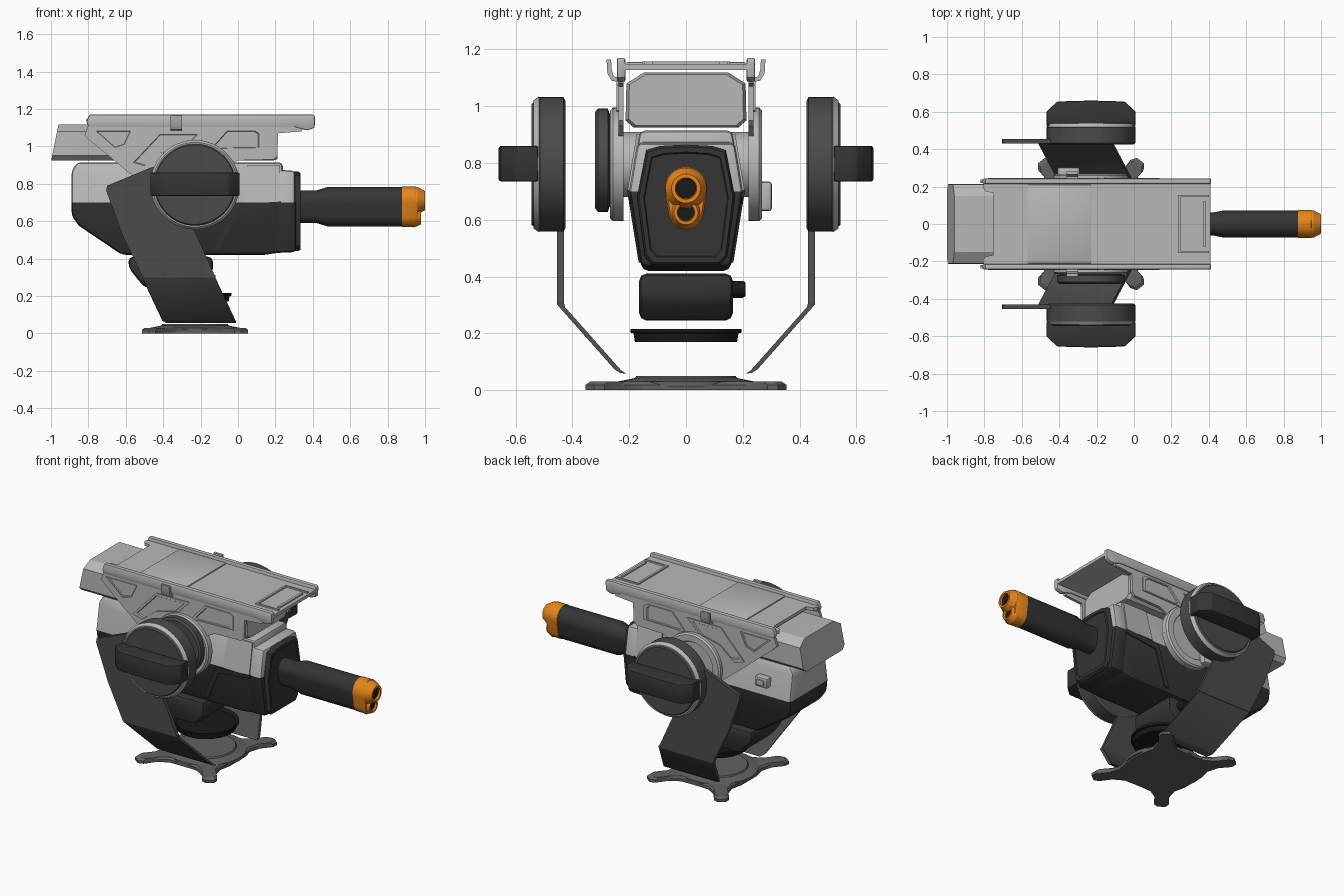
import bpy, bmesh
from math import sin, cos, pi, radians, tau

if "Cube" in bpy.data.objects:
    bpy.data.objects.remove(bpy.data.objects["Cube"])

def material(name, r, g, b):
    m = bpy.data.materials.new(name)
    m.diffuse_color = (r, g, b, 1)
    m.use_nodes = True
    m.node_tree.nodes["Principled BSDF"].inputs["Base Color"].default_value = m.diffuse_color
    return m

LIGHT = material("light_grey", .48, .48, .48)
DARK = material("dark_grey", .035, .035, .035)
MID = material("mid_grey", .07, .07, .07)
BASE = material("base_grey", .12, .12, .12)
BLACK = material("black", .01, .01, .01)
ORANGE = material("orange", .8, .24, .01)
PX, PZ = -.23, .795            # pivot centre

def loft(name, rings, mat, bevel=0, mirror=False, seam=None):
    """Skin a list of equal point rings and cap both ends."""
    bm = bmesh.new()
    vs = [[bm.verts.new(p) for p in r] for r in rings]
    n = len(rings[0])
    for a, b in zip(vs, vs[1:]):
        for i in range(n):
            bm.faces.new((a[i], a[(i + 1) % n], b[(i + 1) % n], b[i]))
    bm.faces.new(vs[0])
    bm.faces.new(vs[-1])
    bmesh.ops.recalc_face_normals(bm, faces=bm.faces)
    if bevel:
        edges = [e for e in bm.edges if e.calc_face_angle(0) > radians(20)
                 and not (seam and all(abs(v.co.z - seam) < 1e-4 for v in e.verts))]
        bmesh.ops.bevel(bm, geom=edges, offset=bevel, segments=2, profile=.5, affect='EDGES')
    me = bpy.data.meshes.new(name)
    bm.to_mesh(me)
    bm.free()
    me.materials.append(mat)
    for p in me.polygons:
        p.use_smooth = True
    me.set_sharp_from_angle(angle=radians(28))
    ob = bpy.data.objects.new(name, me)
    bpy.context.collection.objects.link(ob)
    if mirror:
        m = ob.modifiers.new("mirror", 'MIRROR')
        m.use_axis = (False, True, False)
        m.use_mirror_merge = False
    return ob

def place(axis, t, u, v):
    return {'x': (t, u, v), 'y': (u, t, v), 'z': (u, v, t)}[axis]

def prism(name, pts, axis, a, b, mat, **kw):
    return loft(name, [[place(axis, t, u, v) for u, v in pts] for t in (a, b)], mat, **kw)

def box(name, x0, x1, y0, y1, z0, z1, mat, **kw):
    return prism(name, [(x0, y0), (x1, y0), (x1, y1), (x0, y1)], 'z', z0, z1, mat, **kw)

def lathe(name, profile, axis, c, mat, n=48, **kw):
    return loft(name, [[place(axis, t, c[0] + r * cos(tau * i / n), c[1] + r * sin(tau * i / n))
                        for i in range(n)] for r, t in profile], mat, **kw)

def hull(name, pts, width, mat, **kw):
    """Side profile in xz, with a half width that depends on z."""
    return loft(name, [[(x, s * width(z), z) for x, z in pts] for s in (-1, 1)], mat, **kw)

def frame(name, pts, y, mat):
    """Raised rim around a recessed panel on both side plates."""
    cx = sum(p[0] for p in pts) / len(pts)
    cz = sum(p[1] for p in pts) / len(pts)
    ring = lambda k, t: [(cx + (x - cx) * k, t, cz + (z - cz) * k) for x, z in pts]
    loft(name, [ring(1, y - .004), ring(1, y + .007), ring(.84, y + .007), ring(.8, y + .001)],
         mat, mirror=True)

# Base with four feet
star = []
for ang in (52, 128, 232, 308):
    c, s = cos(radians(ang)), sin(radians(ang))
    for u, v in [(.2, -.13), (.25, -.07), (.32, -.042), (.4, -.045), (.43, -.025),
                 (.43, .025), (.4, .045), (.32, .042), (.25, .07), (.2, .13)]:
        star.append((u * c - v * s, u * s + v * c))
loft("base_star", [[(PX + x * k, y * k, z) for x, y in star]
                   for k, z in ((1, 0), (1, .018), (.95, .03))], BASE)
lathe("base_disc", [(.24, .01), (.24, .03), (.18, .042), (.175, .05)], 'z', (PX, 0), BASE)

# Turntable dish and hub under the body
lathe("turntable_dish", [(.18, .17), (.185, .2), (.195, .202), (.195, .215), (.175, .2), (.06, .2)],
      'z', (PX, 0), BLACK)
prism("hub", [(-.585, .41), (-.585, .35), (-.5, .245), (-.2, .245), (-.135, .32), (-.135, .41)],
      'y', -.165, .165, DARK, bevel=.025)
lathe("hub_knob", [(.03, .15), (.03, .2), (.024, .21)], 'y', (-.22, .355), BLACK, n=16)

# Body: dark lower hull and light upper hull
low = lambda z: .2 - (.7 - z) * .16
up = lambda z: .2 - (z - .7) * .165
hull("lower_hull", [(-.89, .7), (-.89, .63), (-.85, .575), (-.62, .42), (.14, .42), (.24, .435),
                    (.24, .7)], low, DARK, bevel=.022, seam=.7)
hull("upper_hull", [(-.89, .7), (-.89, .87), (-.86, .915), (.24, .915), (.24, .7)],
     up, LIGHT, bevel=.022, seam=.7)
hull("lower_side_panel", [(-.13, .45), (-.1, .45), (.0, .655), (.23, .68), (.23, .705), (-.02, .69)],
     lambda z: low(z) + .007, DARK)
hull("upper_side_panel", [(.03, .7), (.05, .9), (.225, .9), (.225, .7)], lambda z: up(z) + .007, LIGHT)
box("rear_port", -.74, -.65, .17, .225, .755, .82, LIGHT, bevel=.01)
box("rear_port_cap", -.72, -.67, .22, .235, .77, .805, LIGHT, bevel=.004)

# Front collar and nose plate
hull("front_collar_top", [(.2, .7), (.2, .875), (.305, .87), (.305, .7)], up, LIGHT, bevel=.018, seam=.7)
hull("front_collar_bottom", [(.2, .7), (.2, .43), (.31, .435), (.31, .7)], low, DARK, bevel=.018, seam=.7)
nose = [(0, .865), (.09, .86), (.14, .845), (.172, .68), (.145, .47), (.12, .44)]
nose += [(-y, z) for y, z in reversed(nose[1:])]
loft("nose_plate", [[(x, y * k, .66 + (z - .66) * k) for y, z in nose]
                    for x, k in ((.24, 1), (.322, 1), (.335, .96), (.335, .87), (.329, .85))], DARK)

# Twin barrel and orange muzzle
def capsule(x, k):
    arc = [(.073 * cos(radians(a)), .71 + .073 * sin(radians(a))) for a in range(-10, 191, 10)]
    arc += [(.061 * cos(radians(a)), .633 + .061 * sin(radians(a))) for a in range(190, 351, 10)]
    return [(x, y * k, .677 + (z - .677) * k) for y, z in arc]

loft("barrel", [capsule(*s) for s in ((.32, .83), (.42, .83), (.48, 1), (.88, 1))], DARK)
loft("muzzle", [capsule(*s) for s in ((.875, .97), (.878, 1.03), (.945, 1.03), (.96, .93))], ORANGE)
for nm, z, r, x in (("upper", .71, .073, 1), ("lower", .625, .06, .978)):
    lathe(nm + "_muzzle_tip", [(r, .94), (r, x - .04), (r * .7, x), (r * .52, x), (r * .46, .963)],
          'x', (0, z), ORANGE, n=32)
    lathe(nm + "_bore", [(r * .47, .955), (r * .47, x - .012)], 'x', (0, z), BLACK, n=32)

# Long box carried between the side plates
octa = [(.15, 1.118), (.21, 1.08), (.213, .95), (.185, .925)]
octa += [(-y, z) for y, z in reversed(octa)]
loft("carrier_box", [[(-.96 - (1.118 - z) * .2, y, z) for y, z in octa],
                     [(.19, y, z) for y, z in octa],
                     [(.21, y * .95, 1.02 + (z - 1.02) * .93) for y, z in octa]], LIGHT)

# Top cover with rear notch, raised panels and side rails
prism("top_cover", [(.41, -.225), (.41, .225), (-.8, .225), (-.81, .195), (-.795, .175), (-.75, .165),
                    (-.75, -.165), (-.795, -.175), (-.81, -.195), (-.8, -.225)], 'z', 1.128, 1.148, LIGHT)
box("cover_mid_panel", -.57, -.23, -.21, .21, 1.14, 1.155, LIGHT, bevel=.004)
for s in (-1, 1):
    box("cover_front_rib", .24, .4, s * .15 - .005, s * .15 + .005, 1.14, 1.157, LIGHT)
box("cover_front_bar", .235, .248, -.155, .155, 1.14, 1.157, LIGHT)
box("cover_front_lip", .37, .385, -.12, .12, 1.14, 1.157, LIGHT)
prism("side_rail", [(-.795, 1.17), (.405, 1.17), (.412, 1.16), (.41, 1.1), (.37, 1.085), (.3, 1.105),
                    (-.8, 1.105), (-.81, 1.13)], 'y', .214, .243, LIGHT, bevel=.006, mirror=True)

# Side plates with round pivot lobe
arc = [(PX + .2 * cos(radians(a)), PZ + .2 * sin(radians(a))) for a in range(200, 391, 10)]
prism("side_plate", [(.36, 1.12), (-.8, 1.12), (-.82, 1.06), (-.79, 1.03), (-.56, .84)] + arc +
      [(.0, .925), (.19, .93), (.21, .95), (.215, 1.07), (.34, 1.08)], 'y', .22, .238, LIGHT, mirror=True)
frame("rear_window", [(-.78, 1.09), (-.56, 1.09), (-.6, 1.005), (-.66, .985)], .238, LIGHT)
frame("front_window", [(-.16, .99), (-.07, 1.09), (.11, 1.09), (.135, 1.075), (.135, .985), (-.15, .98)],
      .238, LIGHT)
frame("middle_window", [(-.59, .9), (-.42, 1.08), (-.18, 1.08), (-.26, 1.0), (-.42, .96), (-.52, .88)],
      .238, LIGHT)
lathe("pivot_lobe", [(.2, .225), (.2, .258), (.19, .267), (.15, .267), (.145, .26)], 'y', (PX, PZ),
      LIGHT, mirror=True)
lathe("pivot_shaft", [(.115, -.23), (.115, .23)], 'y', (PX, PZ), LIGHT)
lathe("side_drum", [(.165, -.255), (.165, -.27), (.182, -.275), (.182, -.31), (.17, -.32), (.12, -.32),
                    (.115, -.312)], 'y', (PX - .0, .81), MID)
box("lobe_block", -.41, -.29, .25, .303, .63, .735, LIGHT, bevel=.012)
prism("latch", [(.235, 1.1), (.255, 1.105), (.262, 1.13), (.264, 1.165), (.28, 1.165), (.277, 1.115),
                (.262, 1.09), (.235, 1.085)], 'x', -.36, -.3, LIGHT, mirror=True)

# Side pods with grip bars
lathe("pod", [(.225, .425), (.237, .432), (.237, .515), (.222, .533), (.212, .545)], 'y', (PX, PZ),
      MID, n=64, mirror=True)
lathe("pod_ring", [(.236, .516), (.239, .518), (.226, .537), (.218, .537)], 'y', (PX, PZ),
      LIGHT, n=64, mirror=True)
prism("grip_bar", [(PX + x, y) for x, y in [(-.237, .52), (-.239, .6), (-.18, .655), (.0, .66),
                   (.18, .655), (.239, .6), (.237, .52)]], 'z', .735, .86, DARK, bevel=.008, mirror=True)

# Bent support arms
prism("arm_upper", [(-.705, .765), (-.7, .79), (-.47, .885), (-.25, .95), (-.15, .75), (-.24, .565),
                    (-.12, .3), (-.51, .3), (-.62, .53)], 'y', .43, .454, MID, mirror=True)
arm = [(-.51, -.12, .442, .31), (-.51, -.12, .438, .295), (-.405, -.015, .24, .072), (-.385, -.01, .221, .06)]
loft("arm_lower", [[(x0, y - .012, z - .003), (x1, y - .012, z - .003), (x1, y + .012, z + .001),
                    (x0, y + .012, z + .001)] for x0, x1, y, z in arm], MID, mirror=True)
